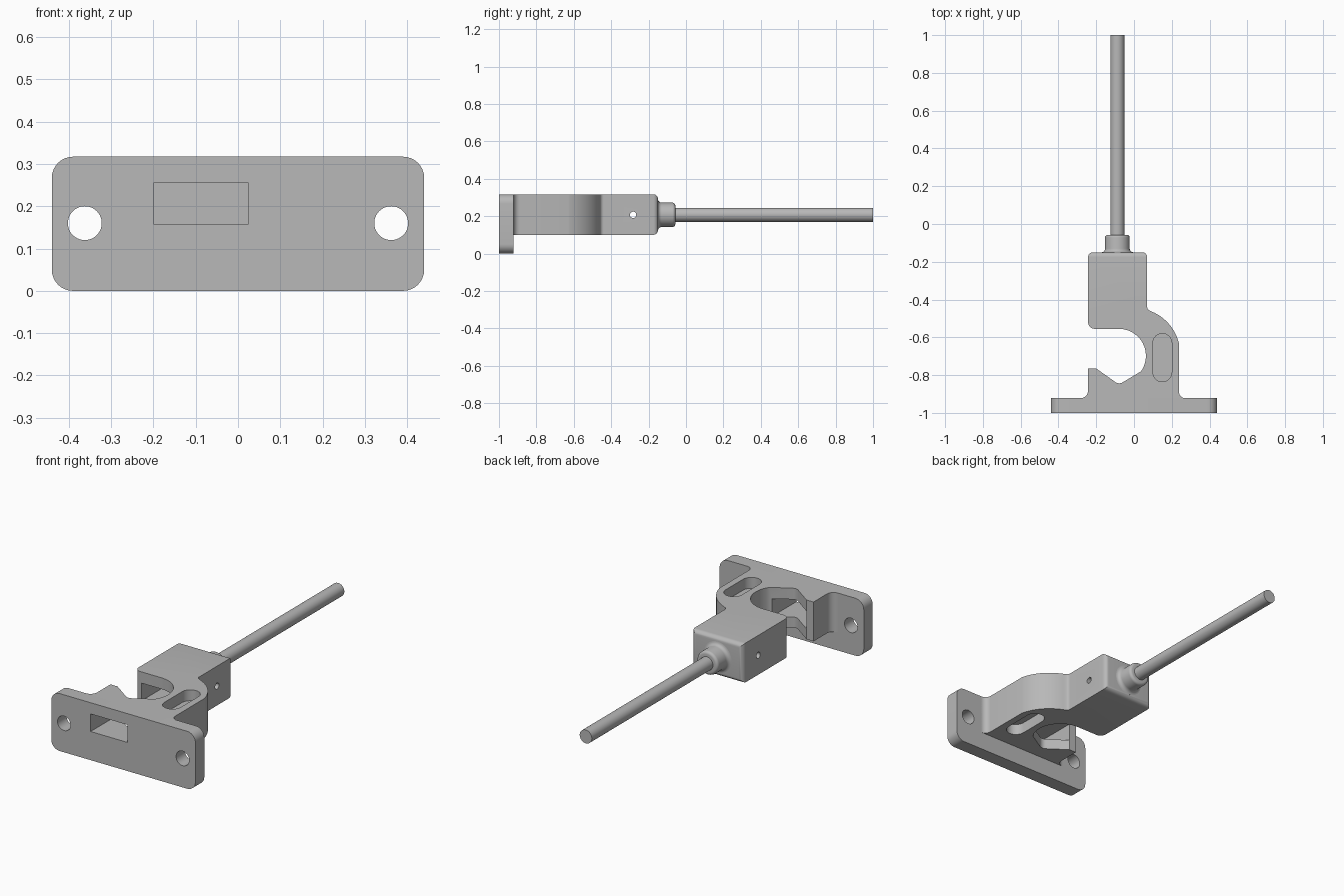
import bpy, bmesh
from math import sin, cos, tan, pi, radians
from mathutils import Vector, Matrix

cube = bpy.data.objects.get("Cube")
if cube:
    bpy.data.objects.remove(cube, do_unlink=True)

GREY = bpy.data.materials.new("plain grey")
GREY.use_nodes = True
GREY.diffuse_color = (0.48, 0.48, 0.48, 1)
GREY.node_tree.nodes["Principled BSDF"].inputs["Base Color"].default_value = (0.48, 0.48, 0.48, 1)

AXIS_X, AXIS_Z = -0.088, 0.207
BASE, TOP = 0.1, 0.317


def arc(cx, cy, r, start, end, n=20):
    angles = [radians(start + (end - start) * i / n) for i in range(n + 1)]
    return [(cx + r * cos(a), cy + r * sin(a)) for a in angles]


def rounded(corners, n=8):
    """Replace each (x, y, radius) corner by a fillet; plain (x, y) stays sharp."""
    out = []
    for i, c in enumerate(corners):
        p = Vector(c[:2])
        if len(c) < 3:
            out.append(p)
            continue
        a = (Vector(corners[i - 1][:2]) - p).normalized()
        b = (Vector(corners[(i + 1) % len(corners)][:2]) - p).normalized()
        half = a.angle(b) / 2
        centre = p + (a + b).normalized() * c[2] / sin(half)
        d0 = p + a * c[2] / tan(half) - centre
        d1 = p + b * c[2] / tan(half) - centre
        total = d0.angle(d1)
        for k in range(n + 1):
            t = k / n
            out.append(centre + (d0 * sin((1 - t) * total) + d1 * sin(t * total)) / sin(total))
    return out


def finish(bm, name):
    bmesh.ops.recalc_face_normals(bm, faces=bm.faces)
    mesh = bpy.data.meshes.new(name)
    bm.to_mesh(mesh)
    bm.free()
    mesh.materials.append(GREY)
    obj = bpy.data.objects.new(name, mesh)
    bpy.context.collection.objects.link(obj)
    return obj


def prism(name, outline, low, high, upright=False, soft_y=None):
    """Extrude an outline along z, or along y if upright (outline is then x, z)."""
    bm = bmesh.new()
    to3 = (lambda p, h: (p[0], h, p[1])) if upright else (lambda p, h: (p[0], p[1], h))
    face = bm.faces.new([bm.verts.new(to3(p, low)) for p in outline])
    ext = bmesh.ops.extrude_face_region(bm, geom=[face])
    move = Vector(to3((0, 0), high - low))
    bmesh.ops.translate(bm, vec=move, verts=[v for v in ext["geom"] if isinstance(v, bmesh.types.BMVert)])
    if soft_y is not None:
        bmesh.ops.recalc_face_normals(bm, faces=bm.faces)
        edges = [e for e in bm.edges if all(abs(v.co.y - soft_y) < 1e-4 for v in e.verts)]
        bmesh.ops.bevel(bm, geom=edges, offset=0.025, segments=6, profile=0.5, affect='EDGES')
    return finish(bm, name)


def lathe(name, profile, steps=48):
    """Solid of revolution about the rod axis; profile holds (radius, y)."""
    bm = bmesh.new()
    rings = []
    for r, y in profile:
        rings.append([bm.verts.new((AXIS_X + r * cos(2 * pi * i / steps), y,
                                    AXIS_Z + r * sin(2 * pi * i / steps))) for i in range(steps)])
    for a, b in zip(rings, rings[1:]):
        for i in range(steps):
            j = (i + 1) % steps
            bm.faces.new((a[i], a[j], b[j], b[i]))
    bm.faces.new(rings[0])
    bm.faces.new(rings[-1])
    return finish(bm, name)


def box(name, x0, x1, y0, y1, z0, z1):
    return prism(name, [(x0, y0), (x1, y0), (x1, y1), (x0, y1)], z0, z1)


def activate(obj):
    bpy.ops.object.select_all(action='DESELECT')
    obj.select_set(True)
    bpy.context.view_layer.objects.active = obj


def cut(obj, cutters):
    activate(obj)
    for c in cutters:
        mod = obj.modifiers.new("cut", 'BOOLEAN')
        mod.operation, mod.solver, mod.object = 'DIFFERENCE', 'EXACT', c
        bpy.ops.object.modifier_apply(modifier=mod.name)


# Mounting plate with rounded corners
W = 0.44
plate = prism("mounting_plate", rounded([(-W, 0, 0.05), (W, 0, 0.05), (W, TOP, 0.05), (-W, TOP, 0.05)]),
              -1, -0.922, upright=True)

# Clamp body: plate root, curved neck, round gap with V jaw, square block
outline = rounded(
    [(-0.243, -0.15), (-0.243, -0.555, 0.035)]
    + arc(-0.08, -0.698, 0.143, 90, -35)
    + [(-0.08, -0.85, 0.035), (-0.2, -0.765), (-0.243, -0.765), (-0.243, -0.922, 0.04), (-0.285, -0.922),
       (-0.285, -0.925), (0.275, -0.925), (0.275, -0.922), (0.238, -0.922, 0.034)]
    + arc(0, -0.69, 0.245, 14, 68)
    + [(0.07, -0.452, 0.02), (0.07, -0.15)])
body = prism("clamp_body", outline, BASE, TOP, soft_y=-0.15)

# Openings
window = box("window_cutter", -0.2, 0.025, -1.1, -0.22, 0.158, 0.255)
bolt_holes = [prism("bolt_cutter", arc(s * 0.362, 0.16, 0.04, 0, 352.5, 47), -1.1, -0.8, upright=True)
              for s in (-1, 1)]
slot = arc(0.15, -0.63, 0.05, 0, 180, 16) + arc(0.15, -0.785, 0.05, 180, 360, 16)
slots = [prism("slot_cutter", slot, TOP - 0.06, TOP + 0.1), prism("slot_cutter", slot, 0, BASE + 0.06)]
pin = prism("pin_cutter", arc(0, 0, 0.017, 0, 345, 23), -0.5, 0.5)
pin.data.transform(Matrix.Translation((0, -0.283, AXIS_Z)) @ Matrix.Rotation(pi / 2, 4, 'Y'))

cut(plate, [window] + bolt_holes)
cut(body, [window, pin] + slots)
for c in [window, pin] + bolt_holes + slots:
    bpy.data.objects.remove(c, do_unlink=True)

# Collar with flared root and rounded rim, then the rod
flare = [(0.085 - 0.02 * sin(t * pi / 10), -0.13 - 0.02 * cos(t * pi / 10)) for t in range(6)]
rim = [(0.05 + 0.015 * cos(t * pi / 10), -0.072 + 0.015 * sin(t * pi / 10)) for t in range(6)]
collar = lathe("collar", [(0.085, -0.16)] + flare + rim)
rod = lathe("rod", [(0.037, -0.223), (0.037, 1)])

for obj in (plate, body, collar, rod):
    activate(obj)
    bpy.ops.object.shade_smooth_by_angle(angle=radians(30))
